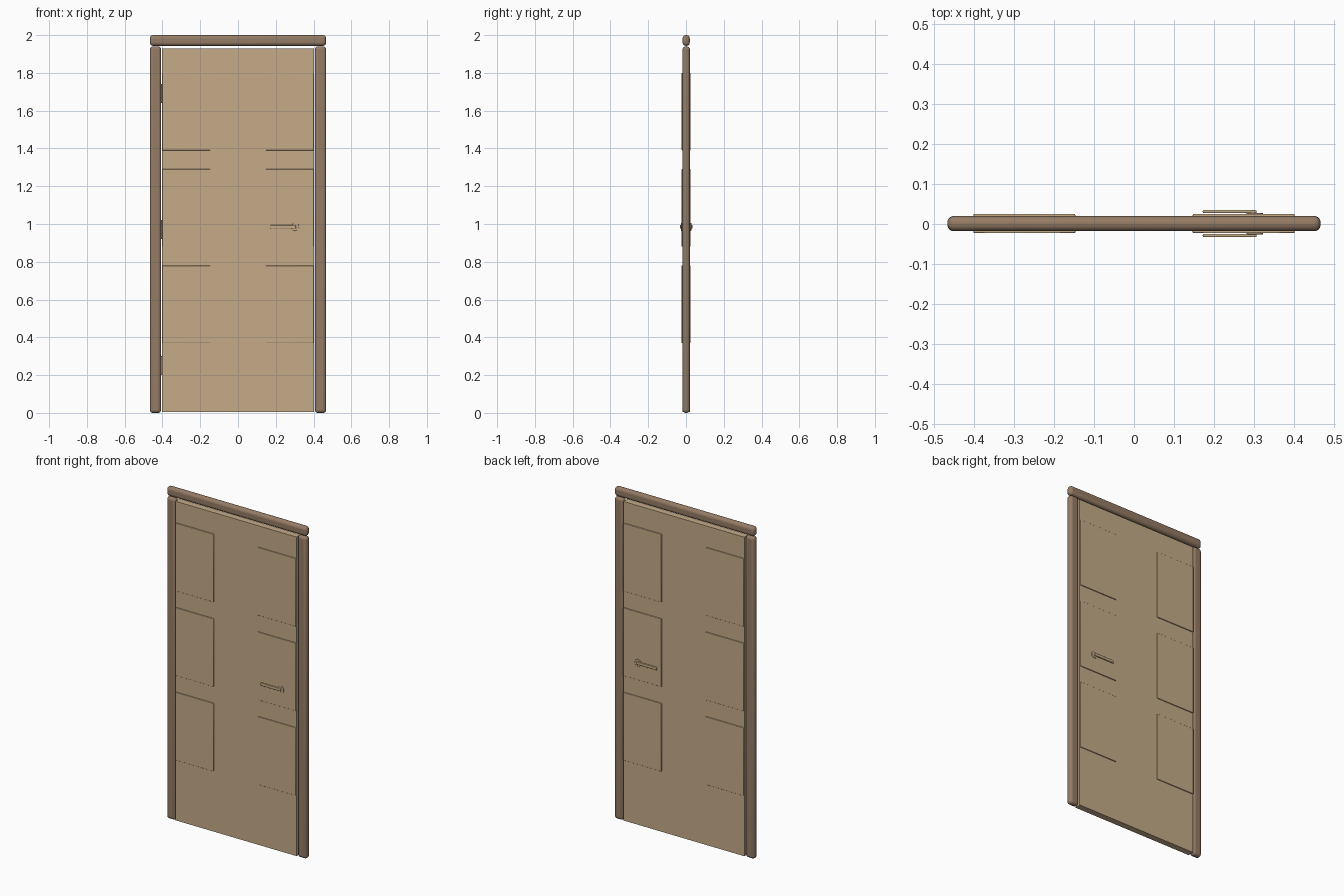
import bpy, math

cube = bpy.data.objects.get("Cube")
if cube:
    bpy.data.objects.remove(cube, do_unlink=True)


def material(name, rgb):
    m = bpy.data.materials.new(name)
    m.use_nodes = True
    m.diffuse_color = (*rgb, 1)
    m.node_tree.nodes["Principled BSDF"].inputs["Base Color"].default_value = (*rgb, 1)
    return m


door_tan = material("door tan", (0.56, 0.41, 0.25))
frame_brown = material("frame brown", (0.30, 0.20, 0.13))


def finish(ob, name, mat, bevel, segments):
    ob.name = name
    ob.data.materials.append(mat)
    bpy.ops.object.transform_apply(location=False, rotation=True, scale=True)
    if bevel:
        mod = ob.modifiers.new("Bevel", "BEVEL")
        mod.width, mod.segments = bevel, segments
    bpy.ops.object.shade_smooth_by_angle(angle=math.radians(35))
    return ob


def box(name, low, high, mat, bevel=0, segments=2):
    bpy.ops.mesh.primitive_cube_add(size=1, location=[(a + b) / 2 for a, b in zip(low, high)])
    ob = bpy.context.object
    ob.scale = [b - a for a, b in zip(low, high)]
    return finish(ob, name, mat, bevel, segments)


def cylinder(name, location, radius, depth, mat, rotation=(0, 0, 0), bevel=0):
    bpy.ops.mesh.primitive_cylinder_add(vertices=20, radius=radius, depth=depth,
                                        location=location, rotation=rotation)
    return finish(bpy.context.object, name, mat, bevel, 2)


# Rounded frame
MID = 0.001
for side, s in (("right", -1), ("left", 1)):
    x = sorted((s * 0.407, s * 0.467))
    box(side + "_jamb", (x[0], -0.018, 0), (x[1], 0.02, 1.94), frame_brown, 0.016, 4)
box("header", (-0.467, -0.018, 1.943), (0.467, 0.02, 2), frame_brown, 0.0175, 4)

# Door leaf with raised panels that show on both faces
box("door_leaf", (-0.403, MID - 0.019, 0.005), (0.403, MID + 0.019, 1.928), door_tan)
for side, s in (("right", -1), ("left", 1)):
    x = sorted((s * 0.147, s * 0.402))
    for level, z in (("lower", 0.37), ("middle", 0.88), ("upper", 1.39)):
        box(f"{side}_{level}_panel", (x[0], MID - 0.024, z), (x[1], MID + 0.024, z + 0.41),
            door_tan, 0.002)

# Lever handles on both faces
QUARTER = math.pi / 2
for face, s in (("front", -1), ("back", 1)):
    def at(x, offset):
        return (x, MID + s * offset, 0.985)
    cylinder(face + "_rosette", at(0.302, 0.0245), 0.021, 0.005, door_tan, (QUARTER, 0, 0), 0.001)
    cylinder(face + "_handle_stem", at(0.297, 0.027), 0.009, 0.012, door_tan, (QUARTER, 0, 0))
    lever = box(face + "_lever", (0.172, MID + s * 0.03 - 0.004, 0.976),
                (0.307, MID + s * 0.03 + 0.004, 0.994), door_tan, 0.003, 3)

# Hinge barrels between the leaf and the right jamb
for level, z in (("lower", 0.25), ("middle", 0.97), ("upper", 1.69)):
    cylinder(level + "_hinge", (-0.406, MID, z), 0.005, 0.1, door_tan, bevel=0.001)
